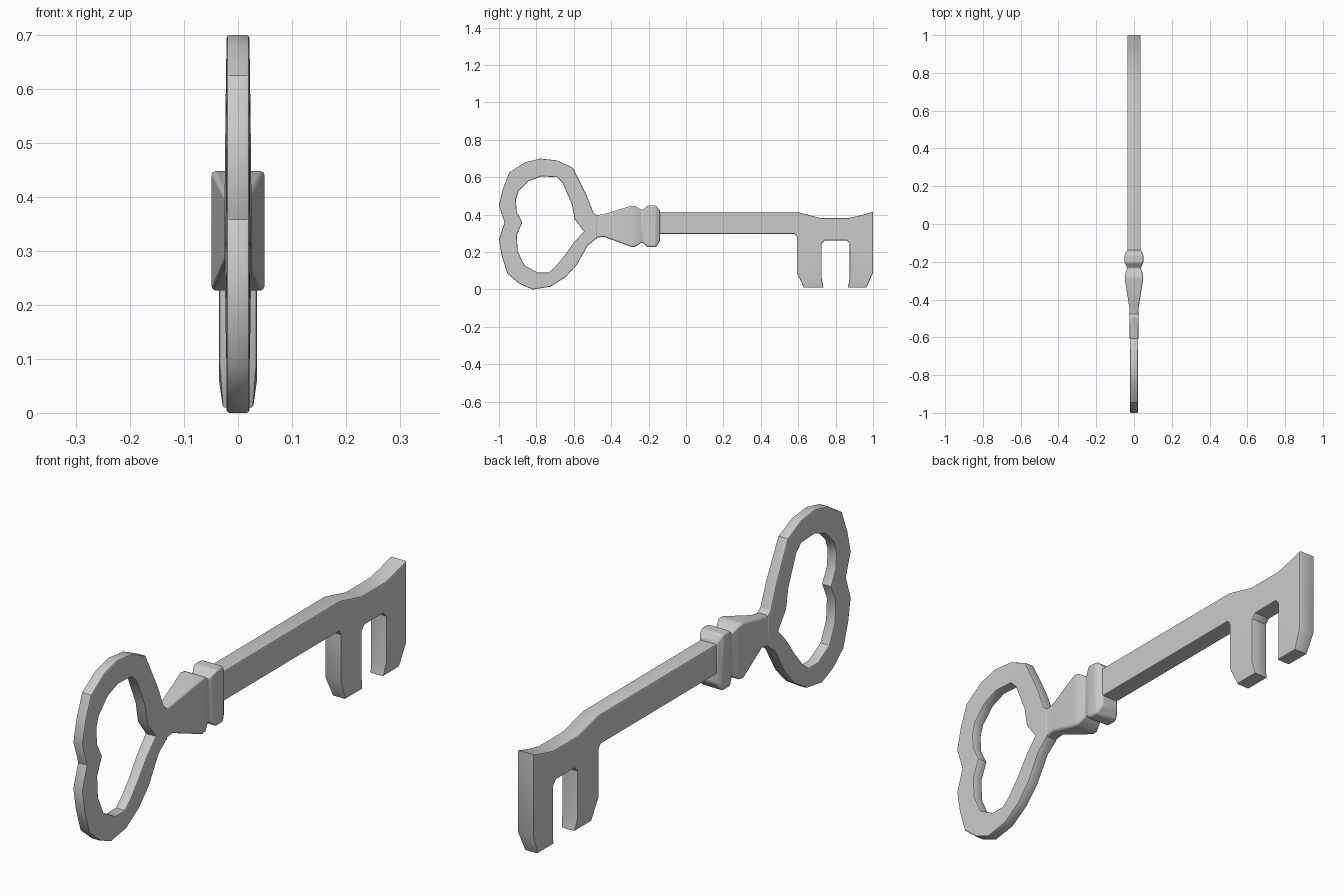
import bpy, bmesh, math

if "Cube" in bpy.data.objects:
    bpy.data.objects.remove(bpy.data.objects["Cube"])


def finish(obj):
    bpy.ops.object.select_all(action='DESELECT')
    obj.select_set(True)
    bpy.context.view_layer.objects.active = obj
    bpy.ops.object.shade_smooth_by_angle(angle=math.radians(30))


def plate(name, loops, half, bevel):
    """Flat bevelled plate from (y, z) outlines; inner loops become holes."""
    cu = bpy.data.curves.new(name, 'CURVE')
    cu.dimensions = '2D'
    cu.fill_mode = 'BOTH'
    cu.extrude = half - bevel
    cu.bevel_depth = bevel
    cu.bevel_resolution = 1
    cu.offset = -bevel
    for pts in loops:
        sp = cu.splines.new('POLY')
        sp.points.add(len(pts) - 1)
        for p, (y, z) in zip(sp.points, pts):
            p.co = (y, z, 0, 1)
        sp.use_cyclic_u = True
    obj = bpy.data.objects.new(name, cu)
    bpy.context.collection.objects.link(obj)
    obj.rotation_euler = (math.pi / 2, 0, math.pi / 2)
    bpy.ops.object.select_all(action='DESELECT')
    obj.select_set(True)
    bpy.context.view_layer.objects.active = obj
    bpy.ops.object.convert(target='MESH')
    obj = bpy.context.object
    bpy.ops.object.transform_apply(location=False, rotation=True, scale=False)
    return obj


def loft(name, sections, bevel):
    """Rectangular sections (y, half_x, z_low, z_high) skinned along y."""
    bm = bmesh.new()
    rings = [[bm.verts.new((x, y, z)) for x, z in
              ((-h, lo), (h, lo), (h, hi), (-h, hi))]
             for y, h, lo, hi in sections]
    for a, b in zip(rings, rings[1:]):
        for i in range(4):
            j = (i + 1) % 4
            bm.faces.new((a[i], a[j], b[j], b[i]))
    bm.faces.new(rings[0])
    bm.faces.new(rings[-1])
    bmesh.ops.recalc_face_normals(bm, faces=bm.faces)
    me = bpy.data.meshes.new(name)
    bm.to_mesh(me)
    bm.free()
    obj = bpy.data.objects.new(name, me)
    bpy.context.collection.objects.link(obj)
    mod = obj.modifiers.new("soft_edges", 'BEVEL')
    mod.width = bevel
    mod.segments = 2
    finish(obj)
    return obj


# Heart-like ring handle
outer = [(-.475, .395), (-.495, .41), (-.53, .50), (-.605, .65), (-.69, .69),
         (-.78, .70), (-.86, .68), (-.945, .625), (-.98, .535), (-1, .45),
         (-.97, .358), (-1, .267), (-.985, .18), (-.955, .085), (-.89, .03),
         (-.82, .0), (-.725, .015), (-.645, .065), (-.585, .13),
         (-.525, .235), (-.475, .275)]
inner = [(-.545, .31), (-.595, .375), (-.61, .455), (-.66, .57), (-.69, .60),
         (-.775, .605), (-.84, .58), (-.895, .525), (-.91, .48),
         (-.905, .415), (-.875, .358), (-.905, .29), (-.9, .205),
         (-.865, .13), (-.795, .09), (-.735, .09), (-.7, .12),
         (-.65, .18), (-.6, .25)]
bow = plate("bow", [outer, inner], .021, .005)
for v in bow.data.vertices:  # slightly thicker towards the neck
    v.co.x *= 1 + .2 * max(0, min(1, (v.co.y + .65) / .17))
finish(bow)

# Flared neck and double collar
loft("neck_and_collar", [
    (-.485, .023, .275, .396), (-.44, .025, .282, .402),
    (-.29, .049, .227, .448), (-.27, .048, .229, .446),
    (-.235, .036, .252, .423), (-.205, .049, .227, .448),
    (-.16, .049, .227, .448), (-.138, .036, .26, .42)], .007)

# Shaft with the two-toothed bit
shaft = plate("shaft_and_bit", [[
    (-.16, .415), (-.16, .297), (.58, .297), (.593, .28), (.593, .09),
    (.63, .01), (.735, .01), (.725, .06), (.725, .245), (.742, .263),
    (.858, .263), (.875, .245), (.875, .06), (.865, .01), (.965, .01),
    (1, .09), (1, .415), (.93, .395), (.87, .382), (.72, .382),
    (.59, .415)]], .035, .005)
for v in shaft.data.vertices:  # teeth thin out at the tips
    if v.co.z < .035:
        v.co.x *= .82
finish(shaft)
